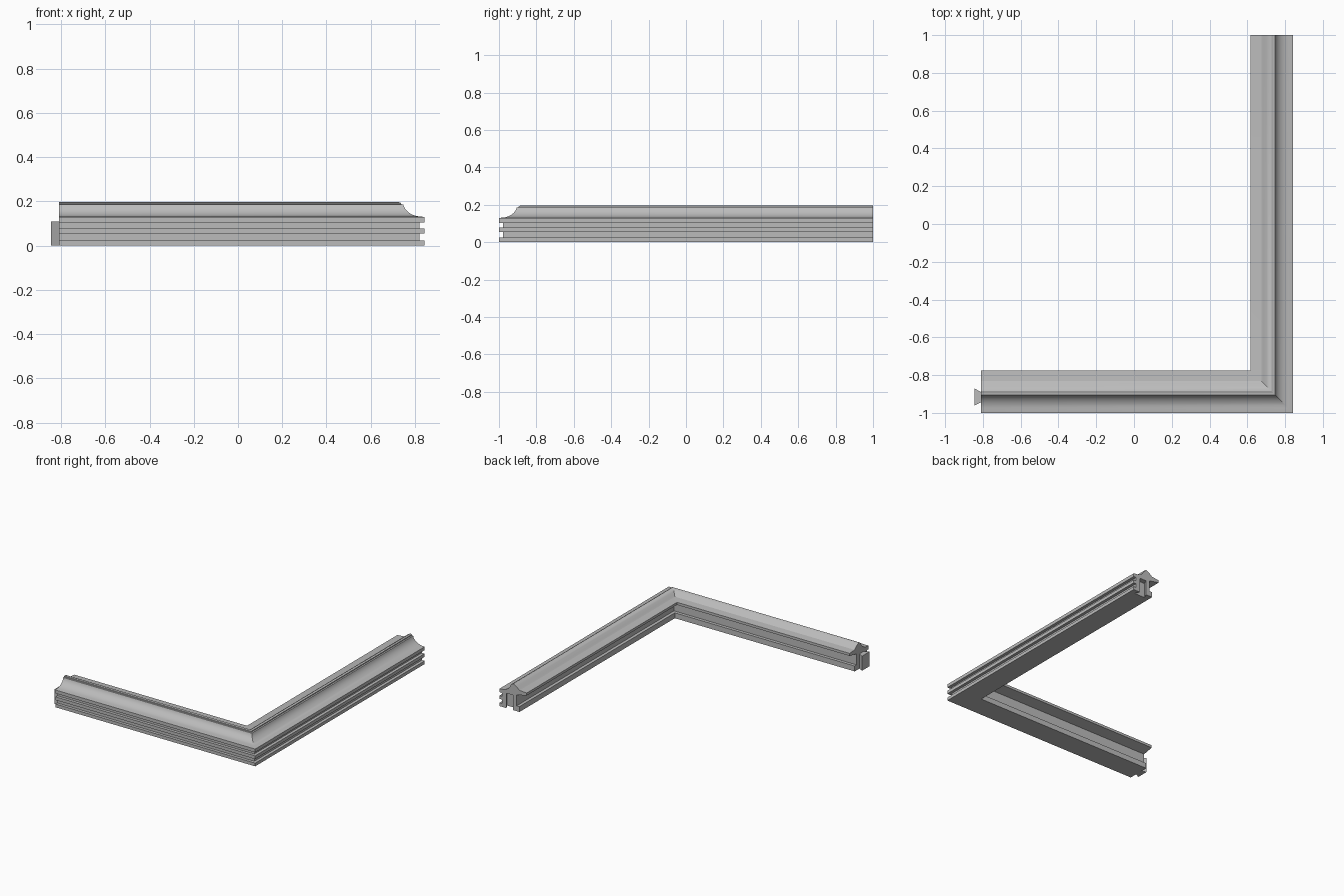
import bpy
import bmesh
import math

cube = bpy.data.objects.get("Cube")
if cube:
    bpy.data.objects.remove(cube, do_unlink=True)

GREY = (0.5, 0.5, 0.5, 1.0)
grey = bpy.data.materials.new("plain grey")
grey.use_nodes = True
grey.diffuse_color = GREY
grey.node_tree.nodes["Principled BSDF"].inputs["Base Color"].default_value = GREY

OUT_X, OUT_Y = 0.842, -1.0      # outer corner of the frame
END_X, END_Y = -0.81, 1.0       # free ends of the two arms


def make_object(name, bm):
    bmesh.ops.recalc_face_normals(bm, faces=bm.faces[:])
    mesh = bpy.data.meshes.new(name)
    bm.to_mesh(mesh)
    bm.free()
    obj = bpy.data.objects.new(name, mesh)
    bpy.context.collection.objects.link(obj)
    mesh.materials.append(grey)
    return obj


def loft(name, rings):
    """Join matching rings of points and close both ends."""
    bm = bmesh.new()
    loops = [[bm.verts.new(p) for p in ring] for ring in rings]
    n = len(loops[0])
    for a, b in zip(loops, loops[1:]):
        for i in range(n):
            j = (i + 1) % n
            bm.faces.new((a[i], a[j], b[j], b[i]))
    bm.faces.new(loops[0])
    bm.faces.new(loops[-1])
    return make_object(name, bm)


def prism(name, outline, z0, z1):
    return loft(name, [[(x, y, z) for x, y in outline] for z in (z0, z1)])


# Moulding section: distance in from the outer edge, height
section = [(0, 0)]
for low, high in ((0.024, 0.054), (0.078, 0.104)):      # outer grooves
    section += [(0, low), (0.022, low), (0.022, high), (0, high)]
section += [(0, 0.129)]
# Concave cove rising to the crown
for i in range(9):
    a = math.radians(10 * i)
    section.append((0.012 + 0.084 * math.sin(a), 0.197 - 0.066 * math.cos(a)))
section += [(0.105, 0.187), (0.106, 0.193), (0.115, 0.196), (0.123, 0.194)]
# Inner slope, overhanging lip, web and foot
section += [(0.14, 0.184), (0.155, 0.171), (0.168, 0.162), (0.225, 0.157),
            (0.225, 0.138), (0.143, 0.122), (0.143, 0.04),
            (0.166, 0.04), (0.166, 0)]

# Mitred sweep along both arms
frame = loft("moulded_corner_frame", [
    [(END_X, OUT_Y + d, z) for d, z in section],
    [(OUT_X - d, OUT_Y + d, z) for d, z in section],
    [(OUT_X - d, END_Y, z) for d, z in section]])

# Dovetail socket in the end of the long arm
mid, neck, wide, depth = 0.084, 0.027, 0.045, 0.037
cx = OUT_X - mid
socket = prism("socket_cutter", [
    (cx - neck + 0.005, END_Y + 0.01), (cx + neck - 0.005, END_Y + 0.01),
    (cx + wide, END_Y - depth), (cx - wide, END_Y - depth)], -0.02, 0.111)
socket.hide_render = True
cut = frame.modifiers.new("socket", "BOOLEAN")
cut.operation = "DIFFERENCE"
cut.solver = "EXACT"
cut.object = socket
bpy.context.view_layer.objects.active = frame
frame.select_set(True)
bpy.ops.object.modifier_apply(modifier=cut.name)
bpy.data.objects.remove(socket, do_unlink=True)
bpy.ops.object.shade_smooth_by_angle(angle=math.radians(25))

# Dovetail tongue on the end of the short arm
cy = OUT_Y + mid
prism("dovetail_tongue", [
    (END_X, cy - neck), (END_X, cy + neck),
    (END_X - depth + 0.002, cy + wide), (END_X - depth + 0.002, cy - wide)], 0, 0.109)
